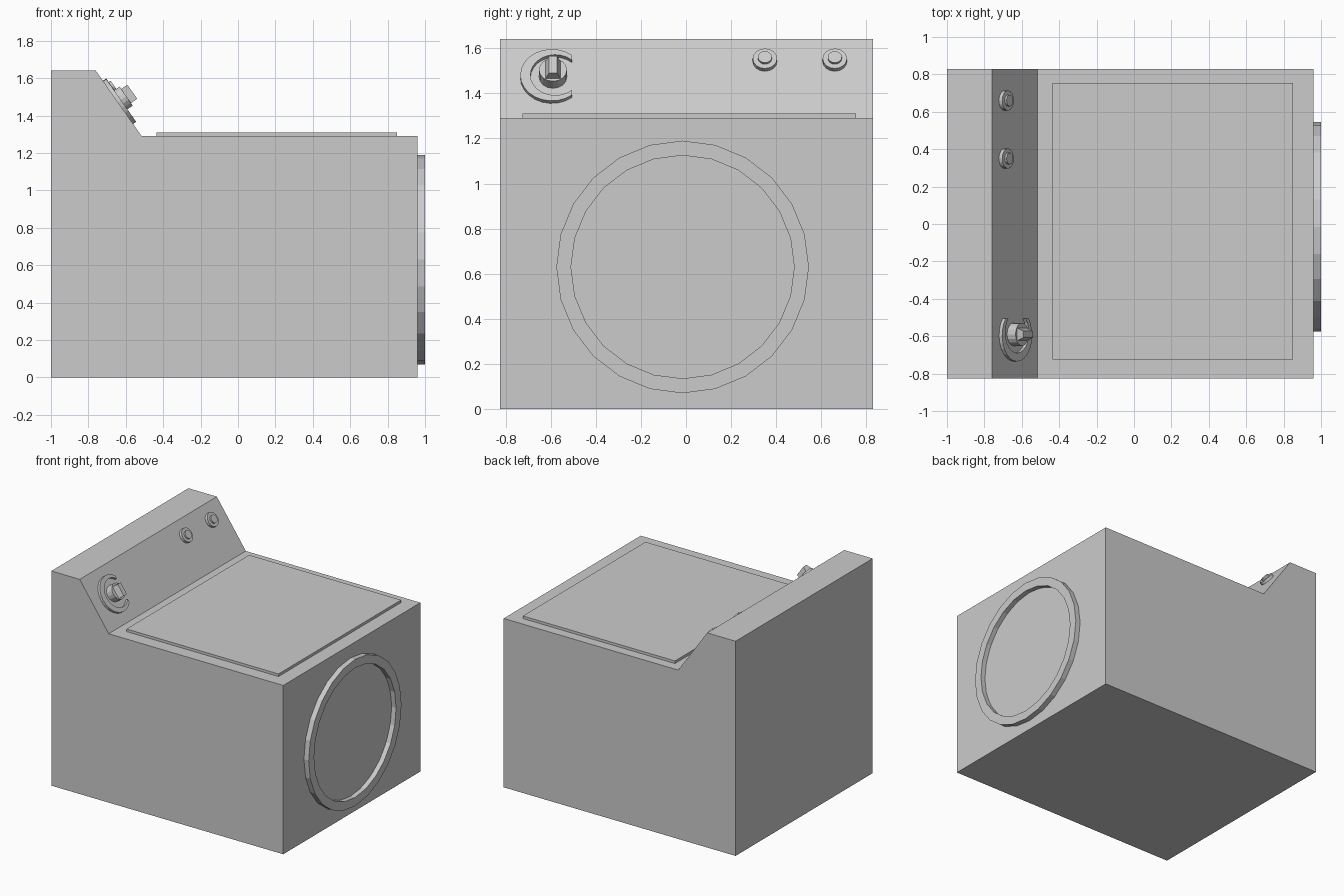
import bpy, bmesh
from math import sin, cos, pi, radians
from mathutils import Vector, Matrix

if "Cube" in bpy.data.objects:
    bpy.data.objects.remove(bpy.data.objects["Cube"], do_unlink=True)

grey = bpy.data.materials.new("enamel_grey")
grey.use_nodes = True
grey.diffuse_color = (0.6, 0.6, 0.6, 1)
grey.node_tree.nodes["Principled BSDF"].inputs["Base Color"].default_value = (0.6, 0.6, 0.6, 1)


def frame(origin, u, v):
    """Local frame: u and v span the outline, their cross product points outward."""
    u, v = Vector(u).normalized(), Vector(v).normalized()
    m = Matrix((u, v, u.cross(v))).transposed().to_4x4()
    m.translation = origin
    return m


def finish(name, bm, matrix):
    bmesh.ops.transform(bm, matrix=matrix, verts=bm.verts)
    bmesh.ops.recalc_face_normals(bm, faces=bm.faces)
    mesh = bpy.data.meshes.new(name)
    bm.to_mesh(mesh)
    bm.free()
    mesh.materials.append(grey)
    obj = bpy.data.objects.new(name, mesh)
    bpy.context.collection.objects.link(obj)
    return obj


def prism(name, outline, depth, matrix, taper=1.0):
    """Extrude a flat outline; taper narrows the far end sideways."""
    bm = bmesh.new()
    low = [bm.verts.new((x, y, 0)) for x, y in outline]
    high = [bm.verts.new((x * taper, y, depth)) for x, y in outline]
    bm.faces.new(low[::-1])
    bm.faces.new(high)
    for i in range(len(low)):
        j = (i + 1) % len(low)
        bm.faces.new((low[i], low[j], high[j], high[i]))
    return finish(name, bm, matrix)


def lathe(name, profile, sides, matrix, closed=False):
    """Spin (radius, height) points; an open profile gets flat end caps."""
    bm = bmesh.new()
    rings = [[bm.verts.new((r * cos(2 * pi * i / sides), r * sin(2 * pi * i / sides), h))
              for i in range(sides)] for r, h in profile]
    pairs = list(zip(rings, rings[1:]))
    if closed:
        pairs.append((rings[-1], rings[0]))
    else:
        bm.faces.new(rings[0][::-1])
        bm.faces.new(rings[-1])
    for a, b in pairs:
        for i in range(sides):
            j = (i + 1) % sides
            bm.faces.new((a[i], a[j], b[j], b[i]))
    return finish(name, bm, matrix)


def rect(x0, x1, y0, y1):
    return [(x0, y0), (x1, y0), (x1, y1), (x0, y1)]


# Cabinet with the sloped control console
prism("cabinet", [(-1, 0), (0.96, 0), (0.96, 1.29), (-0.515, 1.29), (-0.76, 1.64), (-1, 1.64)],
      1.655, frame((0, 0.83, 0), (1, 0, 0), (0, 0, 1)))

# Top lid
prism("top_lid", rect(-0.435, 0.85, -0.725, 0.755), 0.02,
      frame((0, 0, 1.29), (1, 0, 0), (0, 1, 0)))

# Round door on the side
door = frame((0.96, -0.015, 0.63), (0, 1, 0), (0, 0, 1))
lathe("door_ring", [(0.56, 0), (0.56, 0.04), (0.495, 0.04), (0.495, 0)], 24, door, closed=True)
lathe("door_panel", [(0.494, -0.004), (0.494, 0.003)], 32, door)


# Controls sit on the slope
def on_slope(y, z):
    x = -0.515 - 0.245 * (z - 1.29) / 0.35
    return frame((x, y, z), (0, 1, 0), (-0.245, 0, 0.35))


for side, y in (("right", 0.35), ("left", 0.66)):
    lathe(side + "_button", [(0.054, 0), (0.054, 0.022), (0.031, 0.022), (0.031, 0.034)],
          16, on_slope(y, 1.542))

# Crescent around the dial, open towards the buttons
steps = 18
arc = []
for centre, radius, start, order in ((0, 0.14, 50, 1), (0.015, 0.11, 47, -1)):
    angles = [radians(start + (360 - 2 * start) * i / steps) for i in range(steps + 1)]
    arc += [(centre + radius * cos(a), radius * sin(a)) for a in angles[::order]]
prism("dial_crescent", arc, 0.02, on_slope(-0.595, 1.47))

# Dial and its tapered grip
dial = on_slope(-0.59, 1.473)
lathe("dial", [(0.062, 0), (0.062, 0.055)], 16, dial)
prism("dial_grip", rect(-0.033, 0.033, -0.046, 0.046), 0.04,
      dial @ Matrix.Translation((0, 0, 0.055)), taper=0.55)
